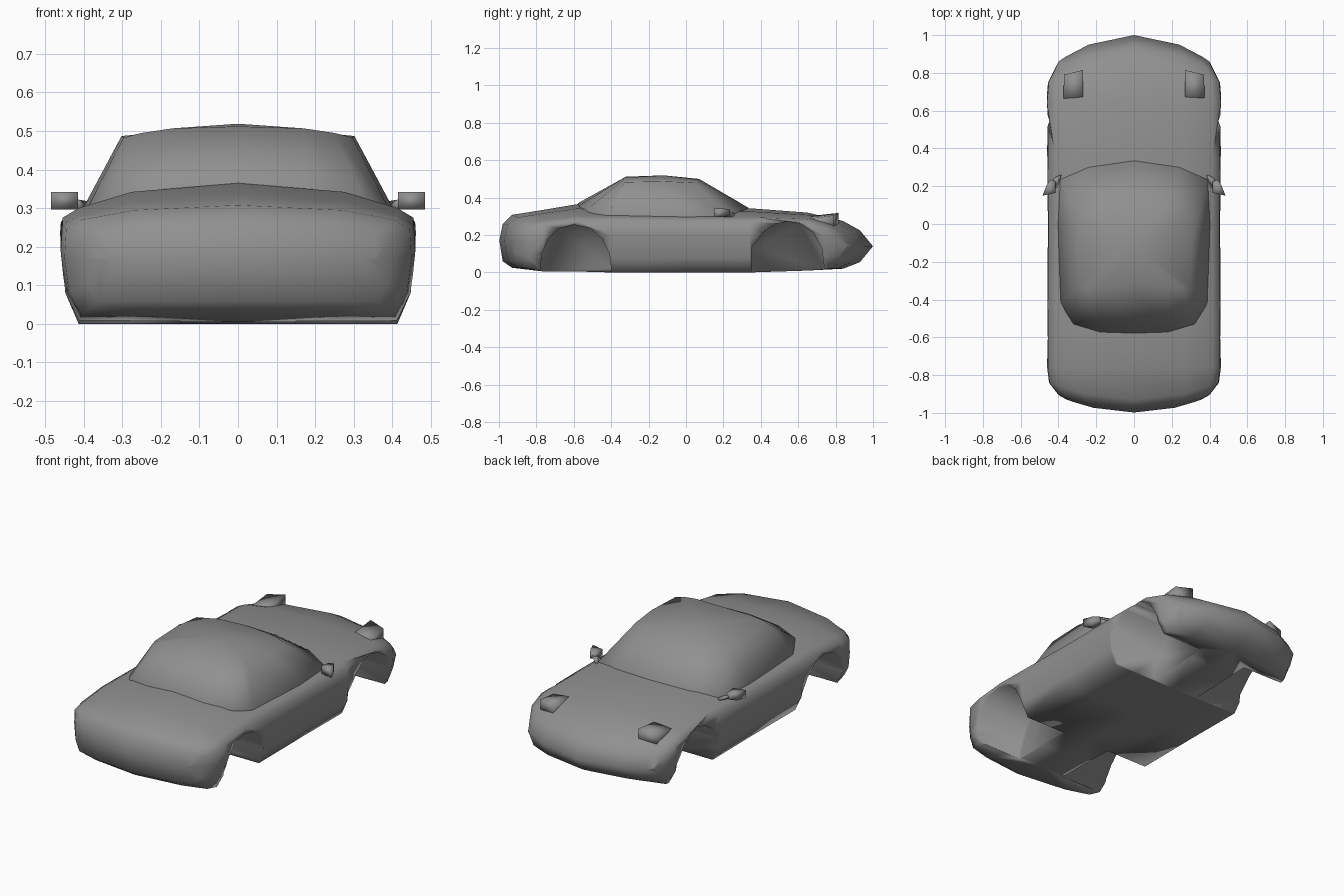
import bpy, bmesh, math

if "Cube" in bpy.data.objects:
    bpy.data.objects.remove(bpy.data.objects["Cube"])

paint = bpy.data.materials.new("dark_grey_paint")
paint.diffuse_color = (0.28, 0.28, 0.28, 1)
paint.use_nodes = True
paint.node_tree.nodes["Principled BSDF"].inputs["Base Color"].default_value = paint.diffuse_color


def lerp(a, b, t):
    return a + (b - a) * t


def finish(bm, name):
    bmesh.ops.remove_doubles(bm, verts=bm.verts, dist=0.0005)
    bmesh.ops.recalc_face_normals(bm, faces=bm.faces)
    me = bpy.data.meshes.new(name)
    bm.to_mesh(me)
    bm.free()
    me.materials.append(paint)
    ob = bpy.data.objects.new(name, me)
    bpy.context.collection.objects.link(ob)
    return ob


def smooth(ob):
    ob.data.polygons.foreach_set("use_smooth", [True] * len(ob.data.polygons))
    ob.data.update()


def mirrored(half):
    # half ring starting and ending on x = 0 -> full ring
    return half + [(-x, y, z) for x, y, z in reversed(half[1:-1])]


def bridge(bm, a, b):
    n = len(a)
    for i in range(n):
        j = (i + 1) % n
        bm.faces.new((a[i], a[j], b[j], b[i]))


# Body: cross-sections along y, bowed in plan at both ends
# (y at centre, bow, half width, bottom, widest level, shoulder, top)
stations = [
    (-0.998, 0.07, 0.36, 0.17, 0.17, 0.17, 0.17),
    (-0.98, 0.075, 0.40, 0.06, 0.17, 0.24, 0.26),
    (-0.93, 0.09, 0.45, 0.025, 0.17, 0.27, 0.308),
    (-0.76, 0.0, 0.46, 0.005, 0.19, 0.28, 0.335),
    (-0.58, 0.0, 0.46, 0.005, 0.20, 0.30, 0.365),
    (-0.40, 0.0, 0.458, 0.0, 0.20, 0.30, 0.34),
    (0.0, 0.0, 0.456, 0.0, 0.20, 0.295, 0.34),
    (0.34, 0.0, 0.459, 0.0, 0.20, 0.295, 0.343),
    (0.65, 0.0, 0.464, 0.01, 0.20, 0.285, 0.32),
    (0.84, 0.09, 0.455, 0.02, 0.19, 0.25, 0.275),
    (0.93, 0.12, 0.425, 0.055, 0.15, 0.205, 0.225),
    (1.0, 0.14, 0.40, 0.14, 0.14, 0.14, 0.14),
]
bm = bmesh.new()
rings = []
for y, bow, w, zb, zm, zs, zt in stations:
    section = [(0, zb), (0.6, zb), (0.9, zb), (0.975, lerp(zb, zm, 0.4)),
               (1, zm), (0.99, lerp(zm, zs, 0.75)), (0.9, zs),
               (0.6, lerp(zs, zt, 0.65)), (0, zt)]
    ring = mirrored([(w * f, y + math.copysign(bow * f * f, -y), z) for f, z in section])
    rings.append([bm.verts.new(p) for p in ring])
for a, b in zip(rings, rings[1:]):
    bridge(bm, a, b)
body = finish(bm, "body")

# Wheel wells: arch profiles cut into both sides
arches = {
    "tail_arch": [(-0.78, -0.1), (-0.78, 0.01), (-0.77, 0.10), (-0.735, 0.18), (-0.68, 0.235),
                  (-0.60, 0.255), (-0.51, 0.235), (-0.45, 0.18), (-0.41, 0.10), (-0.40, 0.02), (-0.40, -0.1)],
    "nose_arch": [(0.35, -0.1), (0.35, 0.13), (0.41, 0.21), (0.48, 0.26), (0.545, 0.272),
                  (0.61, 0.26), (0.68, 0.215), (0.725, 0.13), (0.74, 0.02), (0.74, -0.1)],
}
for name, prof in arches.items():
    for side in (1, -1):
        bm = bmesh.new()
        inner = [bm.verts.new((0.15 * side, y, z)) for y, z in prof]
        outer = [bm.verts.new((0.60 * side, y, z)) for y, z in prof]
        bridge(bm, inner, outer)
        bm.faces.new(inner)
        bm.faces.new(outer)
        cutter = finish(bm, name + "_cutter")
        cutter.hide_render = True
        mod = body.modifiers.new(name, 'BOOLEAN')
        mod.operation = 'DIFFERENCE'
        mod.solver = 'EXACT'
        mod.object = cutter
        bpy.context.view_layer.objects.active = body
        bpy.ops.object.modifier_apply(modifier=mod.name)
        bpy.data.objects.remove(cutter)
smooth(body)

# Cabin: base outline up to roof outline, closed by a fan at the roof peak
base = [(0, 0.335, 0.345), (0.24, 0.30, 0.333), (0.39, 0.235, 0.305), (0.402, 0.0, 0.30),
        (0.39, -0.42, 0.30), (0.32, -0.53, 0.337), (0.18, -0.572, 0.357), (0, -0.578, 0.37)]
roof = [(0, 0.07, 0.50), (0.16, 0.06, 0.497), (0.29, 0.04, 0.48), (0.302, -0.12, 0.487),
        (0.297, -0.33, 0.483), (0.25, -0.335, 0.495), (0.17, -0.33, 0.507), (0, -0.32, 0.512)]
bm = bmesh.new()
skirt_ring = [bm.verts.new((x * 0.98, y * 0.98, z - 0.04)) for x, y, z in mirrored(base)]
base_ring = [bm.verts.new(p) for p in mirrored(base)]
roof_ring = [bm.verts.new(p) for p in mirrored(roof)]
bridge(bm, skirt_ring, base_ring)
bridge(bm, base_ring, roof_ring)
peak = bm.verts.new((0, -0.12, 0.519))
for i in range(len(roof_ring)):
    bm.faces.new((roof_ring[i], roof_ring[(i + 1) % len(roof_ring)], peak))
smooth(finish(bm, "cabin"))


def hull_pair(name, pts):
    for side, label in ((1, "right_"), (-1, "left_")):
        bm = bmesh.new()
        verts = [bm.verts.new((x * side, y, z)) for x, y, z in pts]
        res = bmesh.ops.convex_hull(bm, input=verts)
        extra = {g for g in res["geom_interior"] if isinstance(g, bmesh.types.BMVert)}
        bmesh.ops.delete(bm, geom=list(extra), context='VERTS')
        smooth(finish(bm, label + name))


# Raised headlights: wedges on the hood
plan = [(0.27, 0.65, 0.30), (0.375, 0.645, 0.285), (0.27, 0.815, 0.318), (0.37, 0.79, 0.305)]
hull_pair("headlight", plan + [(x, y, 0.235) for x, y, z in plan])

# Door mirrors: pod and stalk
pod = [(0.415, 0.165), (0.485, 0.15), (0.465, 0.20), (0.445, 0.235), (0.415, 0.225)]
hull_pair("mirror_pod", [(x, y, z) for x, y in pod[:3] for z in (0.297, 0.342)]
          + [(x, y, z) for x, y in pod[3:] for z in (0.308, 0.336)])
hull_pair("mirror_stalk", [(0.38, 0.26, 0.29), (0.40, 0.20, 0.29), (0.39, 0.26, 0.318),
                           (0.43, 0.24, 0.325), (0.43, 0.18, 0.325), (0.43, 0.21, 0.305)])
